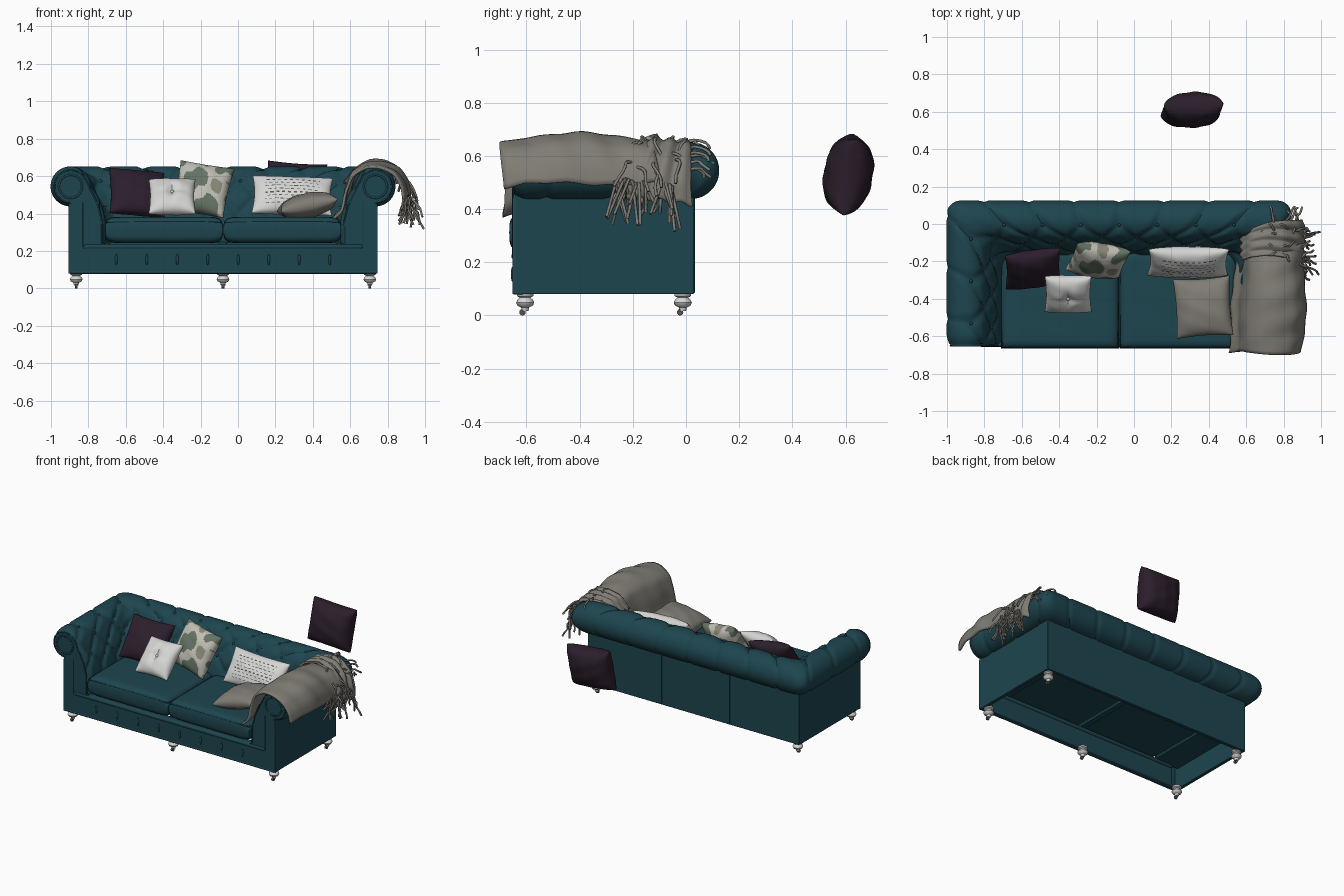
import bpy, bmesh, random
from math import sin, cos, pi, radians, exp
from mathutils import Vector, Euler, Matrix

random.seed(4)
old = bpy.data.objects.get("Cube")
if old:
    bpy.data.objects.remove(old)
made = []
CX = -0.08   # sofa centre line
FRONT = -0.65


def mat(name, r, g, b):
    m = bpy.data.materials.new(name)
    m.use_nodes = True
    m.diffuse_color = (r, g, b, 1)
    m.node_tree.nodes["Principled BSDF"].inputs["Base Color"].default_value = (r, g, b, 1)
    return m


TEAL = mat("teal leather", .0125, .06, .078)
PLUM = mat("plum velvet", .024, .013, .024)
WOOL = mat("taupe wool", .215, .203, .178)
WHITE = mat("white linen", .66, .66, .65)
CREAM = mat("cream linen", .52, .51, .45)
SAGE = mat("sage leaf", .13, .17, .13)
OLIVE = mat("olive leaf", .25, .25, .19)
INK = mat("dark ink", .09, .09, .095)
METAL = mat("dark metal", .09, .085, .08)


def finish(bm, name, *mats):
    bmesh.ops.recalc_face_normals(bm, faces=bm.faces)
    me = bpy.data.meshes.new(name)
    bm.to_mesh(me)
    bm.free()
    ob = bpy.data.objects.new(name, me)
    bpy.context.collection.objects.link(ob)
    for m in mats:
        me.materials.append(m)
    made.append(ob)
    return ob


def sheet(bm, f, nu, nv):
    g = [[bm.verts.new(f(i / nu, j / nv)) for j in range(nv + 1)] for i in range(nu + 1)]
    return [(bm.faces.new((g[i][j], g[i + 1][j], g[i + 1][j + 1], g[i][j + 1])), (i + .5) / nu, (j + .5) / nv)
            for i in range(nu) for j in range(nv)]


def box(name, x0, x1, y0, y1, z0, z1, bevel=.004):
    bm = bmesh.new()
    size = Matrix.Diagonal((x1 - x0, y1 - y0, z1 - z0, 1))
    bmesh.ops.create_cube(bm, size=1, matrix=Matrix.Translation(((x0 + x1) / 2, (y0 + y1) / 2, (z0 + z1) / 2)) @ size)
    b = finish(bm, name, TEAL).modifiers.new("bevel", "BEVEL")
    b.width, b.segments = bevel, 3


def pipes(name, paths, r, m, cyclic=False):
    cu = bpy.data.curves.new(name, "CURVE")
    cu.dimensions, cu.bevel_depth, cu.bevel_resolution = "3D", r, 1
    cu.use_fill_caps = True
    for pts in paths:
        sp = cu.splines.new("POLY")
        sp.points.add(len(pts) - 1)
        for p, q in zip(sp.points, pts):
            p.co = (*q, 1)
        sp.use_cyclic_u = cyclic
    cu.materials.append(m)
    bpy.context.collection.objects.link(bpy.data.objects.new(name, cu))


def blobs(name, spots, scale, m):
    bm = bmesh.new()
    for p in spots:
        bmesh.ops.create_uvsphere(bm, u_segments=10, v_segments=6, radius=1,
                                  matrix=Matrix.Translation(p) @ Matrix.Diagonal((*scale, 1)))
    finish(bm, name, m)


def resample(pts, n, passes=2):
    pts = [Vector(p) for p in pts]
    lens = [(b - a).length for a, b in zip(pts, pts[1:])]
    out = []
    for k in range(n + 1):
        d, i = sum(lens) * k / n, 0
        while i < len(lens) - 1 and d > lens[i]:
            d -= lens[i]
            i += 1
        out.append(pts[i].lerp(pts[i + 1], min(1, d / lens[i])))
    for _ in range(passes):
        out = [out[0]] + [(a + b * 2 + c) / 4 for a, b, c in zip(out, out[1:], out[2:])] + [out[-1]]
    return out, sum(lens)


# Tufted arms and back: one rolled profile swept round three sides
arc = [(.185 + .105 * cos(a), .545 + .105 * sin(a)) for a in (radians(160 - 10 * k) for k in range(26))]
NV, SPAN, ARM, ROUND = 64, 13, 2.5, .018
prof, plen = resample([(0, .24), (0, .36), (.025, .46), (.065, .54)] + arc, NV)


def raised(k, h):
    tan = (prof[min(NV, k + 1)] - prof[max(0, k - 1)]).normalized()
    return prof[k] + Vector((-tan.y, tan.x)) * h


def path(s, d):
    flip = 1 if s <= SPAN / 2 else -1
    s = min(s, SPAN - s)
    w, yb, r = .63 + d, -.167 + d, .075
    if s <= ARM:
        x, y = -w, -.645 + (yb - r + .645) * s / ARM
    elif s <= ARM + .5:
        a = (s - ARM) * pi
        x, y = -w + r - r * cos(a), yb - r + r * sin(a)
    else:
        x, y = (-w + r) * (1 - (s - ARM - .5) / 3.5), yb
    return CX + flip * x, y


def tuft(s, t):
    near = lambda q, width: min(1, abs(q - round(q)) / width)
    if t > 1.5:
        fade = min(1, (t - 1.5) * 2)
        return 1 - (1 - near(s + .5, .24 - .14 * fade)) * (1 - .6 * fade)
    if t < 0:
        return 1 - (1 - near(s, .24)) * max(0, 1 + t * 3)
    return (near(s + t, .24) * near(s - t, .24)) ** .5


def upholstery(u, v):
    s = u * SPAN
    h = -.016 + .019 * tuft(s, (v * plen - .16) / .2)
    h -= ROUND * max(0, 1 - min(s, SPAN - s) / .22) ** 2
    p = raised(round(v * NV), h)
    return (*path(s, p.x), p.y)


bm = bmesh.new()
sheet(bm, upholstery, SPAN * 18, NV)
finish(bm, "tufted_arms_and_back", TEAL)
spots = [upholstery((i + j % 2 / 2) / SPAN, (.16 + .1 * j) / plen)
         for j in range(1, 4) for i in range(SPAN) if i + j % 2 / 2 > 0]
blobs("tuft_buttons", spots, (.01, .01, .01), TEAL)

# Arm fronts: flat scroll panels, piping and a gathered rosette
for side, label in ((-1, "right"), (1, "left")):
    bm = bmesh.new()
    rim = [raised(k, -ROUND) for k in range(NV + 1)]
    outline = [(CX + side * (.63 + p.x), p.y)
               for p in rim + [Vector((.195, .44)), Vector((.195, .08)), Vector((0, .08)), Vector((0, .24))]]
    face = bm.faces.new([bm.verts.new((x, FRONT + .01, z)) for x, z in outline])
    ext = bmesh.ops.extrude_face_region(bm, geom=[face])
    bmesh.ops.translate(bm, vec=(0, -.012, 0), verts=[e for e in ext["geom"] if isinstance(e, bmesh.types.BMVert)])
    finish(bm, label + "_arm_front", TEAL)
    seam = [(CX + side * .747, FRONT, z) for z in (.22, .46)]
    pipes(label + "_arm_piping", [[(x, FRONT, z) for x, z in outline[:NV + 1]], seam], .005, TEAL)
    hub = Vector((CX + side * .815, FRONT, .545))
    around = lambda n, r: [hub + Vector((cos(k * 2 * pi / n), 0, sin(k * 2 * pi / n))) * r for k in range(n)]
    pipes(label + "_arm_scroll_ring", [around(28, .062)], .006, TEAL, True)
    pipes(label + "_arm_gathers", list(zip(around(11, .064), around(11, .088))), .0025, TEAL)

# Body shell, open underneath, with a frame round the seat
X0, X1 = -.905, .745
box("back_panel", X0, X1, .005, .03, .08, .47)
box("right_side_panel", X0, X0 + .025, FRONT, .03, .08, .47)
box("left_side_panel", X1 - .025, X1, FRONT, .03, .08, .47)
box("front_rail", X0 + .075, X1 - .075, -.652, -.61, .085, .225)
box("front_rail_lip", X0 + .075, X1 - .075, -.657, -.6, .208, .238, bevel=.014)
box("front_rail_foot", X0, X1, -.653, -.61, .078, .096, bevel=.008)
box("right_seat_frame", X0 + .02, -.69, -.62, .01, .228, .245)
box("left_seat_frame", .53, X1 - .02, -.62, .01, .228, .245)
box("back_seat_frame", -.7, .54, -.19, .01, .228, .245)
box("middle_seat_frame", -.1, -.06, -.62, -.17, .232, .25)
for x in (-.36, .17):
    box("back_seam", x - .003, x + .003, .028, .033, .085, .46, bevel=.001)
blobs("rail_tufts", [(CX + (k - 3.5) * .163, -.651, .155) for k in range(8)], (.008, .008, .03), TEAL)

# Turned legs on casters
turned = ((0, .084), (.031, .084), (.031, .073), (.02, .067), (.029, .059), (.034, .048), (.029, .037), (.015, .03), (.012, .016), (0, .016))
for x, y in ((-.865, -.605), (CX, -.605), (.705, -.605), (-.865, -.012), (.705, -.012)):
    bm = bmesh.new()

    def lathe(u, v):
        r, z = turned[round(v * (len(turned) - 1))]
        return x + r * cos(u * 2 * pi), y + r * sin(u * 2 * pi), z
    sheet(bm, lathe, 20, len(turned) - 1)
    bmesh.ops.remove_doubles(bm, verts=bm.verts, dist=.0001)
    finish(bm, "turned_leg", WHITE)
    bm = bmesh.new()
    bmesh.ops.create_cone(bm, cap_ends=True, segments=14, radius1=.012, radius2=.012, depth=.014,
                          matrix=Matrix.Translation((x, y - .01, .012)) @ Matrix.Rotation(pi / 2, 4, "Y"))
    finish(bm, "caster", METAL)


# Cushions and pillows: two bulged sheets joined at the seam
def pillow(name, w, h, t, loc, rot, mats, rule=None, n=28, pinch=.06, p=2.3, q=.43, dimple=0, wrinkle=.05):
    bm = bmesh.new()
    for side in (-1, 1):
        def f(a, b):
            u, v = sin(pi * (a - .5)), sin(pi * (b - .5))
            y = t / 2 * max(0, (1 - abs(u) ** p) * (1 - abs(v) ** p)) ** q
            crease = exp(-abs(u * v) * 40) * max(0, 1 - max(abs(u), abs(v)) * 1.4) + exp(-(u * u + v * v) / .06)
            y *= 1 - dimple * crease + wrinkle * sin(7 * u + 4 * v + t * 30) * sin(5 * v - 3 * u)
            return w / 2 * u * (1 - pinch * (1 - v * v)), side * y, h / 2 * v * (1 - pinch * (1 - u * u))
        for face, a, b in sheet(bm, f, n, n):
            if rule:
                face.material_index = rule(sin(pi * (a - .5)), sin(pi * (b - .5)))
    bmesh.ops.remove_doubles(bm, verts=bm.verts, dist=.0002)
    ob = finish(bm, name, *mats)
    ob.location, ob.rotation_euler = loc, Euler([radians(a) for a in rot])
    return ob


def leaves(u, v):
    k = sin(3.6 * u + 2 * v + 2.2) + sin(4.2 * v - 3 * u) + .5 * sin(9 * u + 5 * v)
    return 1 if k > .25 else 2 if k < -1.3 else 0


def dashes(u, v):
    row = (v + 1) * 5.5
    return 1 if abs(u) < .72 and abs(v) < .76 and row % 1 > .72 and sin(41 * u + 9 * int(row)) > -.2 else 0


for x, label in ((-.395, "right"), (.237, "left")):
    pillow(label + "_seat_cushion", .63, .52, .14, (x, -.405, .312), (-90, 0, 0), [TEAL], pinch=0, p=14, q=.28, wrinkle=.01)
    pts = [(x + sx * .307, -.405 + sy * .253, .355) for sx, sy in ((-1, 1), (-1, -1), (1, -1), (1, 1))]
    pipes(label + "_seat_piping", [pts], .005, TEAL, True)

pillow("plum_pillow", .3, .295, .13, (-.54, -.24, .51), (-36, 5, 8), [PLUM])
pillow("leaf_pillow", .295, .3, .14, (-.192, -.195, .53), (-28, 9, -8), [CREAM, SAGE, OLIVE], leaves, n=60)
tufted = pillow("buttoned_pillow", .25, .26, .12, (-.352, -.375, .49), (-46, 0, 0), [WHITE], dimple=.2)
blobs("pillow_button", [tufted.location + tufted.rotation_euler.to_matrix() @ Vector((0, -.036, 0))], (.011, .011, .011), WHITE)
pillow("lumbar_pillow", .43, .24, .12, (.29, -.205, .495), (-34, 2, 0), [WHITE, INK], dashes, n=80)
pillow("taupe_pillow", .31, .32, .13, (.37, -.445, .443), (-90, -12, 4), [WOOL])
pillow("loose_plum_pillow", .32, .29, .18, (.31, .61, .53), (-10, 4, 3), [PLUM], q=.38)


# Throw draped over the arm, in two layers
def drape(name, f, thick):
    bm = bmesh.new()
    sheet(bm, f, 36, 30)
    s = finish(bm, name, WOOL).modifiers.new("thickness", "SOLIDIFY")
    s.thickness, s.offset = thick, 0


over, _ = resample([(.51, .385), (.555, .42), (.572, .52), (.605, .61), (.68, .655), (.76, .656), (.84, .625), (.885, .56), (.893, .495)], 36)
band, _ = resample([(.575, -.13, .57), (.625, -.1, .645), (.71, -.08, .668), (.8, -.08, .66), (.875, -.09, .6), (.905, -.1, .52), (.9, -.1, .45)], 36)


def main_layer(u, v):
    p = over[round(u * 36)]
    y = -.69 + v * (.53 + .06 * u)
    fold = .005 * sin(9 * v + 5 * u) + .003 * sin(23 * v - 8 * u)
    lift = .024 * sin(pi * v) * sin(pi * u) - .012 * max(0, 1 - v * 8)
    bulge = .02 * sin(pi * v) * u * u
    return p.x + .035 * v * (1 - u) + fold + bulge, y + .01 * sin(7 * u), p.y + fold + lift


def top_layer(u, v):
    p = band[round(u * 36)]
    ripple = .007 * sin(20 * v + 4 * u)
    return p.x + ripple, p.y + (v - .5) * (.13 + .12 * u), p.z + ripple - .012 * abs(v - .5) - .03 * u * v


drape("throw", main_layer, .014)
drape("throw_end", top_layer, .012)

# Fringe: hanging strands and loose ones lying over the roll
strands = []
for k in range(30):
    p = Vector(top_layer(.9, random.random())) + Vector((.006, -.055, 0))
    dx, dy = random.uniform(-.06, .08), random.uniform(-.07, .05)
    drop = random.uniform(.08, .18)
    strands.append([p + Vector((dx * a + .008 * sin(8 * a + k), dy * a, .01 - drop * a)) for a in (i / 6 for i in range(7))])
for k in range(24):
    back = k % 3 == 0
    p = Vector(top_layer(random.uniform(.3, .8), 1 if back else random.random())) + Vector((0, 0, .005))
    dx, dy = (random.uniform(-.04, .06), random.uniform(.05, .09)) if back else (random.uniform(.02, .08), random.uniform(-.08, .06))
    strands.append([p + Vector((dx * a, dy * a + .008 * sin(7 * a + k), .01 * sin(3 * a) - (.03 if back else .09) * a * a))
                    for a in (i / 6 for i in range(7))])
pipes("throw_fringe", strands, .006, WOOL)

# Smooth shading with crisp edges
for ob in bpy.context.selected_objects:
    ob.select_set(False)
for ob in made:
    ob.select_set(True)
bpy.context.view_layer.objects.active = made[0]
bpy.ops.object.shade_smooth_by_angle(angle=radians(42))
